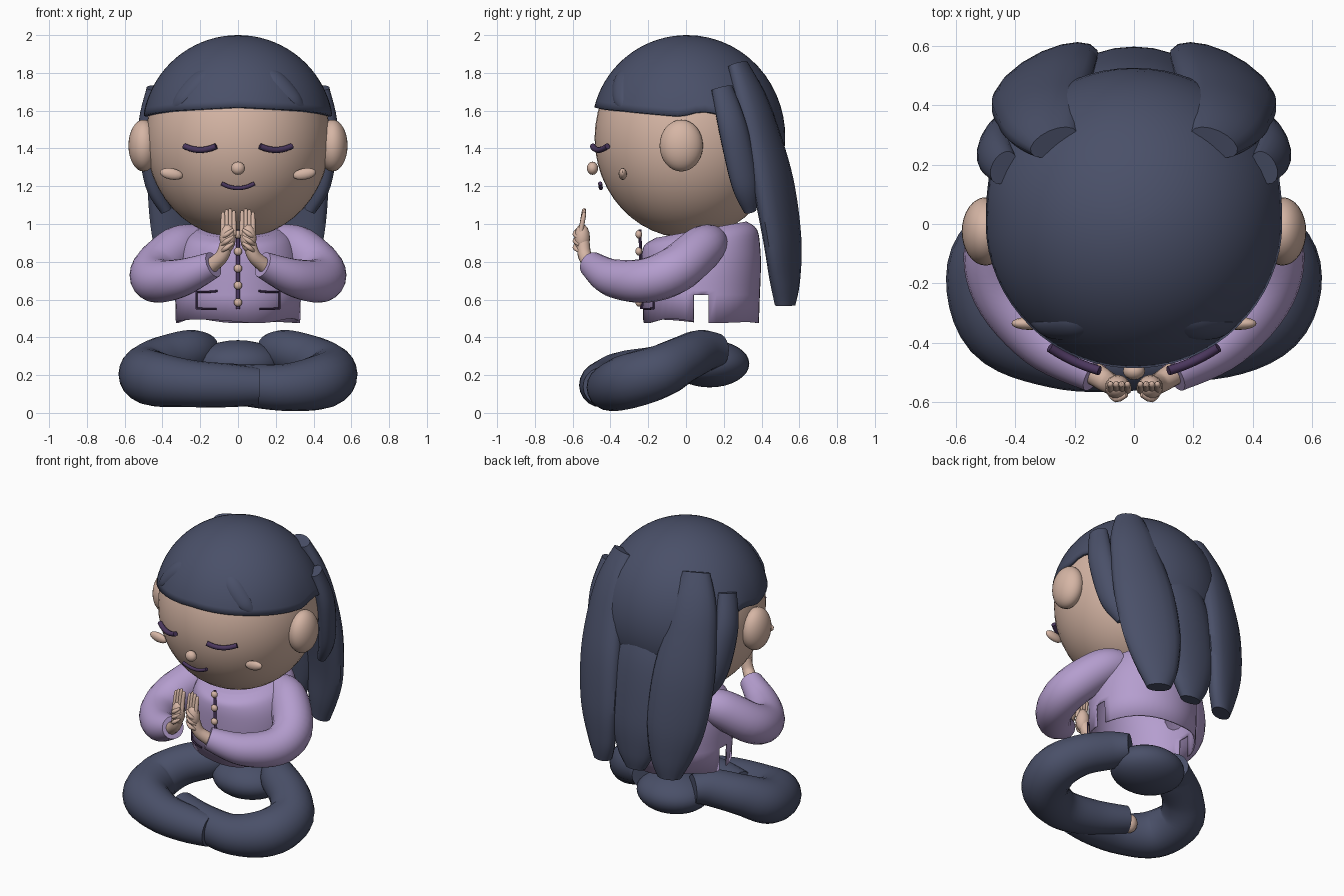
import bpy, bmesh, math
from mathutils import Vector, Matrix

if "Cube" in bpy.data.objects:
    bpy.data.objects.remove(bpy.data.objects["Cube"], do_unlink=True)


def material(name, rgb):
    mat = bpy.data.materials.new(name)
    mat.use_nodes = True
    mat.diffuse_color = (*rgb, 1)
    mat.node_tree.nodes["Principled BSDF"].inputs["Base Color"].default_value = (*rgb, 1)
    return mat


NAVY = material("navy hair and trousers", (.068, .08, .14))
SKIN = material("warm skin", (.67, .465, .375))
LILAC = material("lilac cloth", (.46, .34, .62))
PLUM = material("dark plum trim", (.07, .038, .11))


def finish(name, bm, mat, angle=50):
    bmesh.ops.recalc_face_normals(bm, faces=bm.faces)
    mesh = bpy.data.meshes.new(name)
    bm.to_mesh(mesh)
    bm.free()
    mesh.materials.append(mat)
    obj = bpy.data.objects.new(name, mesh)
    bpy.context.scene.collection.objects.link(obj)
    bpy.ops.object.select_all(action='DESELECT')
    obj.select_set(True)
    bpy.context.view_layer.objects.active = obj
    bpy.ops.object.shade_smooth_by_angle(angle=math.radians(angle))
    return obj


def thicken(obj, thickness):
    shell = obj.modifiers.new("thickness", 'SOLIDIFY')
    shell.thickness = thickness
    shell.offset = -1


def ellipsoid(name, centre, radii, mat, turn=0, segments=32):
    bm = bmesh.new()
    bmesh.ops.create_uvsphere(bm, u_segments=segments, v_segments=segments // 2, radius=1)
    bm.transform(Matrix.Translation(centre) @ Matrix.Rotation(turn, 4, 'Y')
                 @ Matrix.Diagonal((*radii, 1)))
    return finish(name, bm, mat)


def loft(bm, rings):
    """Skin closed rings of points and return the rings of vertices."""
    loops = [[bm.verts.new(p) for p in ring] for ring in rings]
    n = len(loops[0])
    for a, b in zip(loops, loops[1:]):
        for k in range(n):
            bm.faces.new((a[k], a[(k + 1) % n], b[(k + 1) % n], b[k]))
    return loops


def smooth_rows(rows, steps):
    """Catmull-Rom interpolation of rows of numbers."""
    ext = [rows[0]] + list(rows) + [rows[-1]]
    out = []
    for a, b, c, d in zip(ext, ext[1:], ext[2:], ext[3:]):
        for i in range(steps):
            t = i / steps
            out.append([q + t / 2 * (r - p + t * (2 * p - 5 * q + 4 * r - s
                        + t * (3 * (q - r) + s - p))) for p, q, r, s in zip(a, b, c, d)])
    return out + [list(rows[-1])]


def sweep(name, rows, mat, side=(1, 0, 0), flip=1, sides=16, steps=6):
    """Oval tube; each row is x, y, z, half width along side, half depth."""
    rows = smooth_rows(rows, steps)
    pts = [Vector(r[:3]) for r in rows]
    rings = []
    for i, row in enumerate(rows):
        tangent = (pts[min(i + 1, len(pts) - 1)] - pts[max(i - 1, 0)]).normalized()
        across = Vector(side)
        across = (across - tangent * across.dot(tangent)).normalized()
        out = tangent.cross(across)
        ring = []
        for k in range(sides):
            a = math.tau * k / sides
            p = pts[i] + across * math.cos(a) * row[3] + out * math.sin(a) * row[4]
            ring.append((p.x * flip, p.y, p.z))
        rings.append(ring)
    bm = bmesh.new()
    loops = loft(bm, rings)
    bm.faces.new(loops[0])
    bm.faces.new(loops[-1])
    return finish(name, bm, mat)


def tube(name, rows, mat, **kw):
    return sweep(name, [(*r, r[-1]) for r in rows], mat, **kw)


# Head and face
HEAD, HEAD_R = Vector((0, .01, 1.455)), Vector((.488, .494, .53))
ellipsoid("head", HEAD, HEAD_R, SKIN, segments=48)
ellipsoid("nose", (0, -.495, 1.295), (.037, .03, .035), SKIN, segments=16)


def face_y(x, z):
    return HEAD.y - HEAD_R.y * math.sqrt(1 - (x / HEAD_R.x) ** 2 - ((z - HEAD.z) / HEAD_R.z) ** 2)


def face_line(name, centre, half, z, dip, lift, r, flip=1):
    xs = [centre + half * i / 3 for i in range(-3, 4)]
    zs = [z - dip * (1 - ((x - centre) / half) ** 2) for x in xs]
    tube(name, [(x, face_y(x, h) - lift, h, r) for x, h in zip(xs, zs)],
         PLUM, side=(0, 0, 1), flip=flip, sides=8, steps=3)


face_line("mouth", 0, .088, 1.215, .025, .033, .011)

# Hair cap with a hem that drops at the back, fuller at the nape
HEM = ((0, 1.62), (.25, 1.6), (.48, 1.57), (.55, 1.6), (.62, 1.58), (.72, 1.42), (.85, 1.27), (1.01, 1.22))


def hem_height(t):
    for (a, za), (b, zb) in zip(HEM, HEM[1:]):
        if t <= b:
            return za + (zb - za) * (t - a) / (b - a)


bm = bmesh.new()
cap_rings = []
for j in range(1, 19):
    ring = []
    for k in range(64):
        az = math.tau * k / 64
        turn = min(az, math.tau - az) / math.pi
        polar = math.acos((hem_height(turn) - 1.5) / .5) * j / 18
        reach = .505 * math.sin(polar) * (1 + .1 * max(0, -math.cos(az)) * (j / 18) ** 4)
        ring.append((reach * math.sin(az), .005 - reach * math.cos(az), 1.5 + .5 * math.cos(polar)))
    cap_rings.append(ring)
loops = loft(bm, cap_rings)
pole = bm.verts.new((0, .005, 2))
for k in range(64):
    bm.faces.new((loops[0][k], loops[0][(k + 1) % 64], pole))
thicken(finish("hair_cap", bm, NAVY), .02)

# Long back lock
sweep("middle_lock", [(0, .4, 1.5, .12, .06), (0, .47, 1.25, .18, .08),
                      (0, .52, .9, .185, .075), (0, .53, .68, .13, .06), (0, .53, .57, .07, .04)], NAVY)


# Hollow shirt from tilted oval rings, each z, x radius, y radius, tilt
def oval(z, rx, ry, tilt=0, n=48):
    return [(rx * math.cos(a), .08 + ry * math.sin(a), z + tilt * ry * math.sin(a))
            for a in (math.tau * k / n for k in range(n))]


bm = bmesh.new()
hem = [(x, y, z + .012 * math.sin(9 * x + 12 * y)) for x, y, z in oval(.487, .332, .306)]
body = [oval(*r) for r in smooth_rows(
    [(.625, .336, .311, 0), (.75, .335, .316, 0), (.85, .318, .314, .03),
     (.93, .28, .297, .13), (.97, .22, .24, .18)], 4)]
loops = loft(bm, [hem] + body)
bm.faces.new(loops[-1])
# a slit on each side, below the waist
slit = [f for f in bm.faces if f.calc_center_median().z < .6
        and abs(f.calc_center_median().y - .08) < .035]
bmesh.ops.delete(bm, geom=slit, context='FACES')
thicken(finish("shirt", bm, LILAC), .01)

# Button strip and buttons
sweep("button_strip", [(0, -.235, .55, .01, .008), (0, -.24, .75, .01, .008),
                       (0, -.243, .97, .01, .008)], PLUM, sides=8)
for i in range(5):
    ellipsoid(f"button_{i + 1}", (0, -.25, .585 + .09 * i), (.022, .018, .022), SKIN, segments=16)

# Pelvis
ellipsoid("pelvis", (0, .125, .26), (.235, .21, .125), NAVY)

# Crossed legs: the right shin ends in front, the left tucks behind it with its foot showing
thigh = [(.17, .17, .33, .09), (.25, .08, .325, .115), (.4, -.02, .28, .125), (.49, -.15, .215, .14)]
tube("left_leg", thigh + [(.44, -.31, .165, .145), (.25, -.4, .135, .125), (.02, -.385, .15, .11),
                          (-.2, -.31, .18, .085)], NAVY, side=(0, 0, 1), sides=20)
tube("right_leg", thigh + [(.44, -.335, .18, .145), (.25, -.43, .155, .125), (.05, -.45, .145, .115),
                           (-.11, -.445, .14, .1)], NAVY, side=(0, 0, 1), flip=-1, sides=20)
ellipsoid("left_foot", (-.215, -.3, .155), (.05, .05, .06), SKIN, segments=16)

# Mirrored parts
for label, s in (("left", 1), ("right", -1)):
    ellipsoid(label + "_ear", (s * .5, -.025, 1.415), (.08, .115, .137), SKIN)
    ellipsoid(label + "_cheek", (s * .352, -.335, 1.265), (.062, .022, .03), SKIN, turn=-s * .18, segments=16)
    face_line(label + "_closed_eye", .2, .084, 1.412, .02, .026, .016, flip=s)

    # Fringe tufts, barely raised from the cap
    sweep(label + "_fringe_tuft", [(.1, -.31, 1.84, .02, .012), (.2, -.34, 1.765, .055, .033),
                                   (.29, -.345, 1.67, .05, .03), (.34, -.33, 1.62, .02, .012)],
          NAVY, side=(.53, .68, .5), flip=s)

    # Hanging locks
    sweep(label + "_back_lock", [(.27, .275, 1.845, .085, .045), (.295, .335, 1.68, .135, .07),
                                 (.31, .39, 1.5, .16, .08), (.305, .46, 1.22, .19, .085),
                                 (.285, .51, .92, .18, .075), (.255, .525, .7, .13, .065),
                                 (.245, .525, .57, .075, .05)],
          NAVY, side=(.87, -.4, 0), flip=s)
    sweep(label + "_side_lock", [(.44, .19, 1.72, .06, .04), (.47, .25, 1.5, .08, .055),
                                 (.44, .31, 1.22, .075, .05), (.38, .34, 1.07, .035, .03)],
          NAVY, side=(-.4, .9, 0), flip=s)

    # Sleeve
    tube(label + "_sleeve", [(.22, .14, .91, .09), (.32, .08, .87, .118), (.44, -.06, .755, .125),
                             (.43, -.22, .7, .117), (.3, -.39, .715, .1), (.13, -.5, .785, .07)],
         LILAC, side=(0, 0, 1), flip=s, sides=20)

    # Hand with four fingers and a folded thumb
    tube(label + "_wrist", [(.14, -.5, .78, .04), (.085, -.535, .83, .036), (.06, -.545, .9, .035)],
         SKIN, flip=s)
    ellipsoid(label + "_palm", (s * .055, -.55, .925), (.043, .042, .075), SKIN, segments=16)
    for i in range(4):
        x = .022 + .019 * i
        tip = 1.085 - .012 * abs(i - 1.2)
        tube(f"{label}_finger_{i + 1}", [(x, -.56, .94, .013), (x, -.55, 1.0, .013),
                                         (x, -.54, tip - .012, .011), (x, -.54, tip, .005)],
             SKIN, flip=s, sides=8, steps=3)
    for i in range(3):
        z = .865 + .035 * i
        tube(f"{label}_thumb_fold_{i + 1}", [(.085, -.565, z - .01, .008), (.06, -.588, z + .01, .013),
                                             (.025, -.575, z + .035, .008)],
             SKIN, side=(0, 0, 1), flip=s, sides=8, steps=3)

    # Pocket piping, following the shirt front
    def on_shirt(x, z):
        return (x, .08 - .318 * math.sqrt(1 - (x / .36) ** 2), z, .0055)
    for part, ends in (("top", ((.11, .645), (.165, .64), (.22, .64))),
                       ("side", ((.22, .643), (.22, .6), (.22, .55))),
                       ("bottom", ((.22, .553), (.165, .55), (.115, .55)))):
        tube(f"{label}_pocket_{part}", [on_shirt(*e) for e in ends], PLUM,
             side=(0, 0, 1) if part != "side" else (1, 0, 0), flip=s, sides=6, steps=3)
